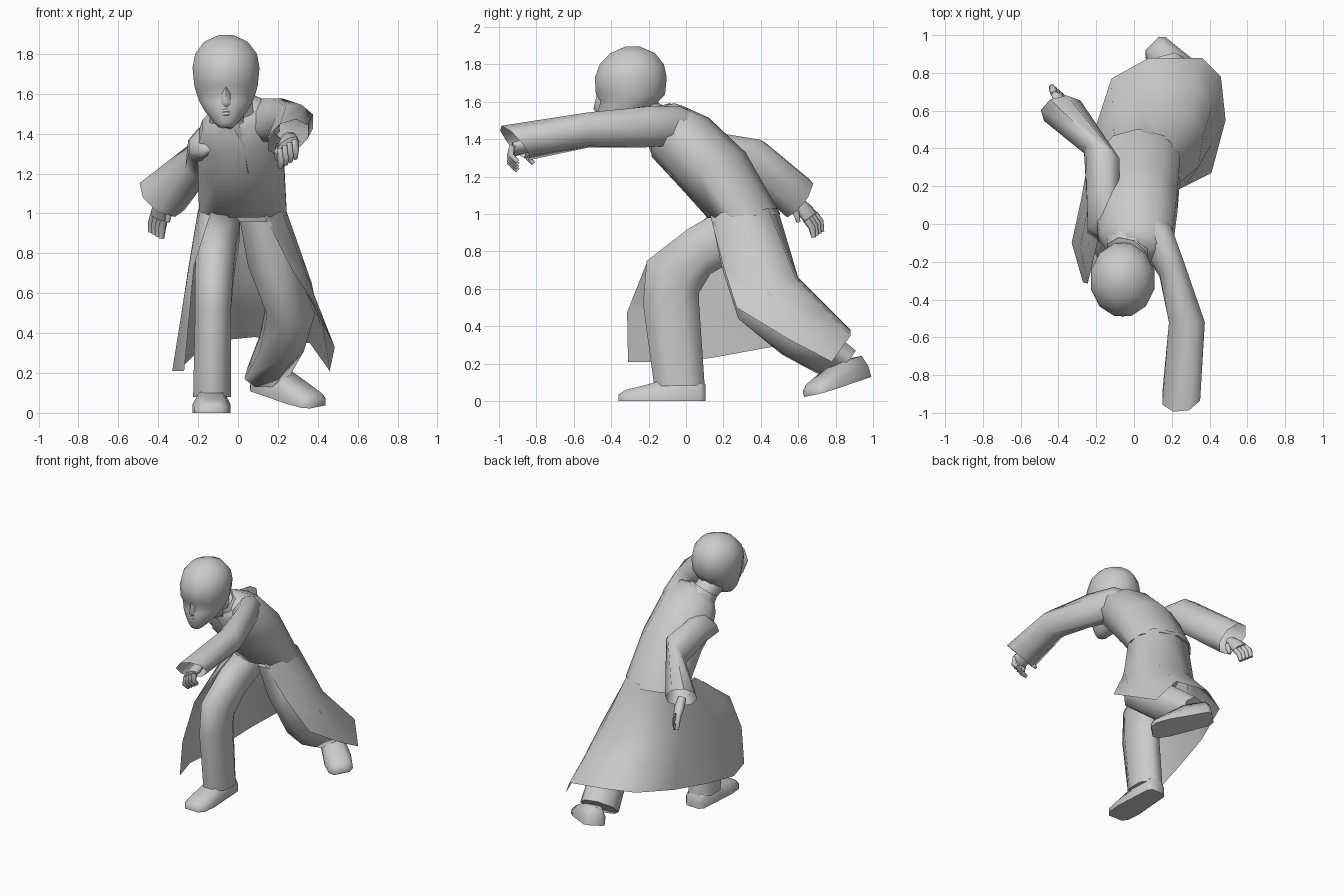
import bpy, bmesh, math
from mathutils import Vector as V


def finish(name, bm, angle=50):
    bmesh.ops.recalc_face_normals(bm, faces=bm.faces)
    me = bpy.data.meshes.new(name)
    bm.to_mesh(me)
    bm.free()
    ob = bpy.data.objects.new(name, me)
    bpy.context.collection.objects.link(ob)
    bpy.ops.object.select_all(action='DESELECT')
    ob.select_set(True)
    bpy.context.view_layer.objects.active = ob
    bpy.ops.object.shade_smooth_by_angle(angle=math.radians(angle))
    return ob


def skin(name, rows, closed=True, cap0=True, cap1=True, angle=65):
    """Bridge rows of points into a surface."""
    bm = bmesh.new()
    rings = [[bm.verts.new(p) for p in r] for r in rows]
    n = len(rings[0])
    for a, b in zip(rings, rings[1:]):
        for i in range(n if closed else n - 1):
            j = (i + 1) % n
            bm.faces.new((a[i], a[j], b[j], b[i]))
    if closed and cap0:
        bm.faces.new(rings[0][::-1])
    if closed and cap1:
        bm.faces.new(rings[-1])
    return finish(name, bm, angle)


def loft(name, sections, n=8, **kw):
    """Sections are (centre, half axis u, half axis v) ellipses."""
    k = 1 / math.cos(math.pi / n)  # flat sides reach the given half axes
    angles = [2 * math.pi * (i + 0.5) / n for i in range(n)]
    rows = [[V(c) + (V(u) * math.cos(t) + V(v) * math.sin(t)) * k for t in angles]
            for c, u, v in sections]
    return skin(name, rows, **kw)


def tube(name, pts, radii, n=6):
    pts = [V(p) for p in pts]
    secs = []
    for i, p in enumerate(pts):
        d = (pts[min(i + 1, len(pts) - 1)] - pts[max(i - 1, 0)]).normalized()
        u = d.cross(V((0.3, 0.2, 1))).normalized()
        secs.append((p, u * radii[i], d.cross(u) * radii[i]))
    return loft(name, secs, n)


# Head: stacked ellipses (z, centre y, half width, half depth)
head = [(1.43, -.41, .035, .035), (1.455, -.385, .06, .075), (1.51, -.35, .105, .115),
        (1.56, -.32, .133, .148), (1.605, -.30, .149, .156), (1.64, -.297, .159, .185),
        (1.73, -.295, .168, .192), (1.80, -.29, .155, .172), (1.86, -.285, .11, .12),
        (1.895, -.285, .035, .04)]
loft("head", [((-.06, y, z), (a, 0, 0), (0, b, 0)) for z, y, a, b in head], 12)
skin("nose", [[(-.078, -.45, 1.635), (-.06, -.478, 1.635), (-.042, -.45, 1.635)],
              [(-.09, -.462, 1.55), (-.06, -.495, 1.56), (-.03, -.462, 1.55)],
              [(-.08, -.462, 1.54), (-.06, -.47, 1.535), (-.04, -.462, 1.54)]])
for dz in (1.500, 1.516):
    tube("lip", [(-.10, -.452, dz), (-.06, -.465, dz), (-.02, -.452, dz)], (.003, .009, .003))
tube("neck", [(-.03, -.08, 1.45), (-.055, -.28, 1.57)], (.08, .085), 8)

# Coat body leaning forward, left shoulder raised
loft("coat_body", [((.025, .31, .99), (.22, 0, 0), (0, .185, .01)),
                   ((.015, .14, 1.24), (.215, -.02, .02), (0, .17, .085)),
                   ((0, -.03, 1.41), (.205, -.05, .06), (0, .145, .10)),
                   ((-.02, -.11, 1.49), (.16, -.04, .05), (0, .085, .085)),
                   ((-.035, -.15, 1.52), (.09, -.02, .02), (0, .07, .06))], 10)

# Flared coat skirt, columns run waist - middle - hem from left edge round the back
columns = [[(.13, .13, .99), (.27, .20, .72), (.41, .27, .50)],
           [(.22, .20, 1.01), (.34, .30, .70), (.485, .55, .33)],
           [(.24, .32, 1.02), (.37, .48, .65), (.46, .78, .21)],
           [(.19, .44, 1.03), (.30, .585, .66), (.36, .88, .35)],
           [(.05, .49, 1.03), (.05, .60, .66), (.08, .88, .38)],
           [(-.10, .45, 1.03), (-.11, .51, .68), (-.12, .77, .36)],
           [(-.17, .38, 1.02), (-.20, .33, .68), (-.22, .46, .29)],
           [(-.20, .26, 1.02), (-.25, .06, .72), (-.28, .13, .23)],
           [(-.19, .15, 1.01), (-.24, -.10, .77), (-.33, -.10, .21)],
           [(-.14, .12, .99), (-.22, -.21, .74), (-.27, -.31, .21)]]
for i, col in enumerate(columns):  # the front right panel bulges forward
    low = V(col[1]).lerp(V(col[2]), .5)
    low.y -= (0, 0, 0, 0, 0, 0, 0, 0, .02, .055)[i]
    col.insert(2, low)
skin("coat_skirt", columns, closed=False)

# Lapel edge and collar
skin("lapel", [[(-.04, -.225, 1.46), (0, -.225, 1.46)],
               [(.03, -.19, 1.33), (.045, -.18, 1.34)],
               [(.05, -.08, 1.2), (.052, -.07, 1.2)]], closed=False)
loft("collar", [((-.03, -.12, 1.50), (.115, -.03, .03), (0, .085, .065)),
                ((-.04, -.16, 1.535), (.10, -.02, .02), (0, .08, .05))], 8, cap0=False, cap1=False)

# Sleeves, open at the cuff
loft("left_sleeve", [((.05, -.01, 1.44), (.05, .08, 0), (0, .04, .09)),
                     ((.13, -.09, 1.47), (.065, .07, 0), (0, .03, .105)),
                     ((.20, -.24, 1.465), (.065, .03, 0), (0, .02, .11)),
                     ((.28, -.52, 1.45), (.095, 0, .01), (0, 0, .09)),
                     ((.25, -.915, 1.38), (.10, .01, .03), (0, -.075, .08))], cap1=False)
loft("right_sleeve", [((-.07, -.06, 1.38), (.09, .03, .03), (0, .05, .06)),
                      ((-.15, .0, 1.365), (.095, .03, .03), (0, .04, .08)),
                      ((-.165, .14, 1.34), (.085, 0, .01), (0, .03, .09)),
                      ((-.17, .36, 1.29), (.09, -.035, .02), (.01, .05, .10)),
                      ((-.38, .60, 1.085), (.105, .025, -.03), (-.02, .07, .09))], cap1=False)

# Trouser legs
loft("right_leg", [((-.09, .28, .92), (.10, 0, 0), (0, -.10, .10)),
                   ((-.11, .07, .80), (.10, 0, 0), (0, -.06, .12)),
                   ((-.12, -.07, .665), (.095, 0, 0), (0, -.14, .085)),
                   ((-.125, -.08, .52), (.09, 0, 0), (0, -.15, 0)),
                   ((-.13, -.035, .08), (.095, 0, 0), (0, -.135, 0))], angle=80)
loft("left_leg", [((.11, .28, .96), (.10, 0, 0), (0, -.14, 0)),
                  ((.17, .33, .75), (.12, 0, 0), (0, -.14, -.03)),
                  ((.265, .40, .53), (.12, 0, 0), (0, -.12, -.09)),
                  ((.22, .60, .35), (.11, .02, 0), (0, -.08, -.10)),
                  ((.15, .82, .20), (.11, .03, 0), (-.02, -.075, -.07))], angle=80)


def foot(name, heel, toe, lift):
    """Flat-soled shoe from heel to toe, lift is the sole's up direction."""
    heel, toe = V(heel), V(toe)
    d = toe - heel
    side = d.cross(V(lift)).normalized()
    up = side.cross(d).normalized()
    outline = ((-1, 0), (-1, .5), (-.6, 1), (.6, 1), (1, .5), (1, 0))
    rows = [[heel + d * t + side * (w * x) + up * (h * z) for x, z in outline]
            for t, w, h in ((0, .05, .09), (.06, .075, .12), (.4, .085, .125),
                            (.7, .095, .085), (.92, .085, .06), (1, .055, .035))]
    skin(name, rows, angle=60)


foot("right_foot", (-.13, .105, 0), (-.135, -.36, 0), (0, 0, 1))
foot("left_foot", (.095, .955, .125), (.40, .67, .03), (.0, -.2, 1))


def hand(name, wrist, knuckle, across, curl, tip):
    """Palm, four bent fingers and a thumb."""
    w, k, a = V(wrist), V(knuckle), V(across)
    flat = (k - w).cross(a).normalized()
    loft(name + "_palm", [(w, a * .65, flat * .026), (w.lerp(k, .5), a * .9, flat * .032),
                          (k, a, flat * .026)])
    for i in range(4):
        p = k + a * ((i - 1.5) * .5)
        tube(name + "_finger", [p, p + V(curl), p + V(curl) + V(tip)], (.017, .017, .012))
    p = w.lerp(k, .3) + a * .8
    tube(name + "_thumb", [p, p + a * .35 + V(curl) * .6, p + a * .3 + V(curl) * .7 + V(tip) * .8],
         (.018, .016, .01))


hand("left_hand", (.25, -.80, 1.38), (.25, -.925, 1.345), (-.048, 0, -.03),
     (0, -.015, -.05), (0, .04, -.04))
hand("right_hand", (-.375, .58, 1.08), (-.395, .665, .985), (.035, -.03, -.02),
     (-.01, .03, -.04), (-.005, .01, -.055))
